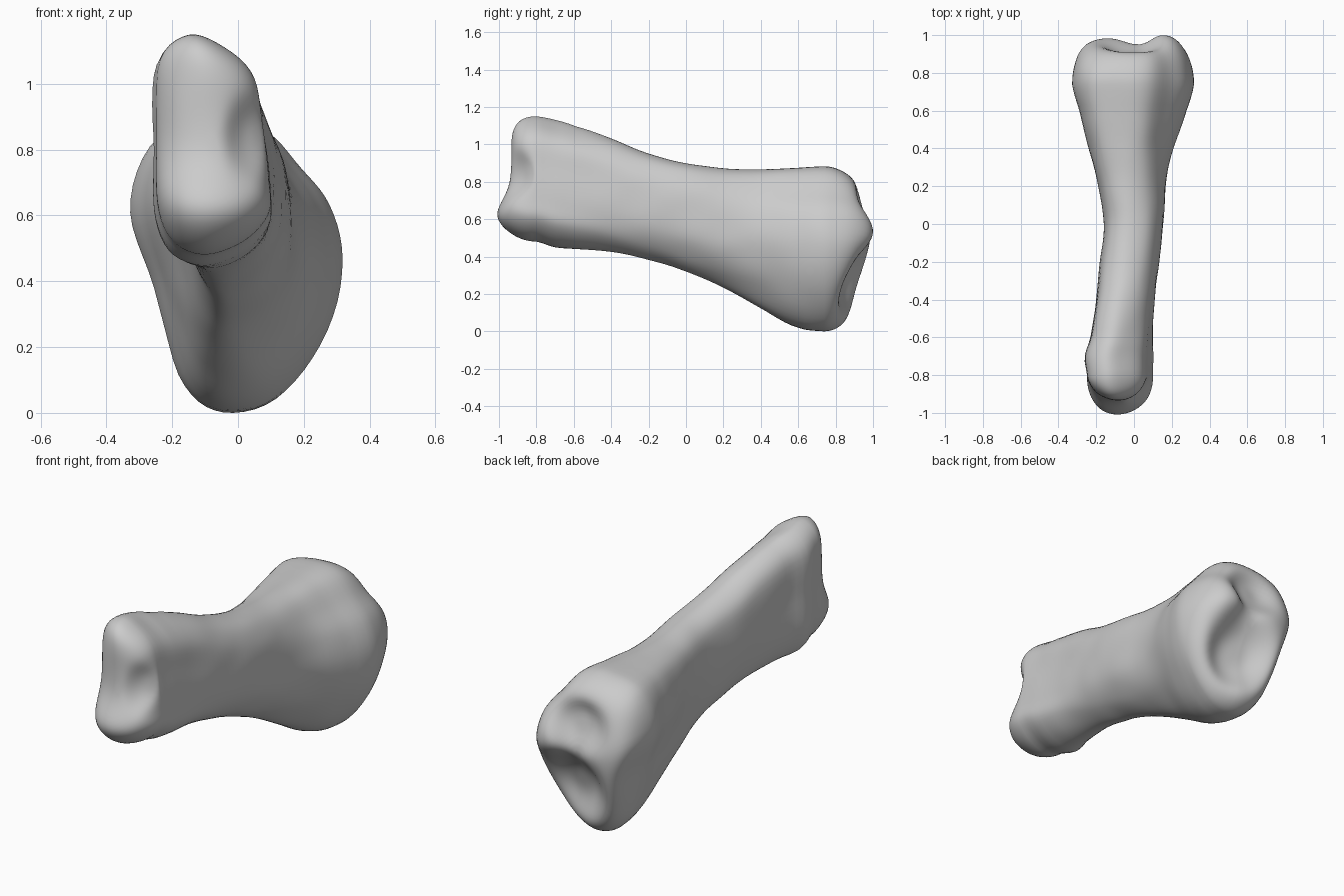
import bpy
import bmesh
from math import exp, sqrt
from mathutils import Vector, noise

old = bpy.data.objects.get("Cube")
if old:
    bpy.data.objects.remove(old, do_unlink=True)

AROUND = 64
ALONG = 44
CAP_RINGS = 22

# Cross-section outlines (x, z), from the top and round by the left side
HEAD = [(-.15, 1.15), (-.04, 1.11), (.05, 1.02), (.08, .87), (.1, .7), (.1, .59),
        (.02, .5), (-.1, .46), (-.2, .5), (-.25, .62), (-.25, .82), (-.245, 1.06)]
SHAFT = [(-.04, .9), (.07, .875), (.135, .78), (.155, .65), (.145, .5), (.08, .39),
         (-.01, .33), (-.07, .34), (-.12, .42), (-.15, .55), (-.16, .7), (-.13, .84)]
BASE = [(-.06, .88), (.08, .86), (.19, .75), (.28, .63), (.32, .45), (.26, .22),
        (.12, .04), (-.05, 0), (-.17, .1), (-.25, .38), (-.32, .62), (-.25, .83)]

# Extents along the bone: y, x min, x max, z min, z max
EXTENTS = [(-.8, -.25, .1, .48, 1.15), (-.7, -.26, .105, .45, 1.13), (-.6, -.23, .105, .44, 1.1),
           (-.4, -.2, .115, .42, 1.03), (-.2, -.18, .135, .38, .95), (0, -.16, .155, .32, .9),
           (.2, -.19, .17, .23, .87), (.4, -.24, .21, .12, .865), (.6, -.29, .28, .02, .875),
           (.74, -.325, .32, 0, .88)]


def spline(a, b, c, d, t):
    """Smooth curve between b and c."""
    return [(2 * q + (r - p) * t + (2 * p - 5 * q + 4 * r - s) * t * t
             + (3 * q - p - 3 * r + s) * t ** 3) / 2 for p, q, r, s in zip(a, b, c, d)]


def unit_outline(points):
    """Resample a closed outline and fit it to the -1..1 square."""
    n = len(points)
    out = []
    for i in range(AROUND):
        u = i * n / AROUND
        k = int(u)
        out.append(spline(*[points[(k + j) % n] for j in (-1, 0, 1, 2)], u - k))
    lo = [min(p[a] for p in out) for a in (0, 1)]
    hi = [max(p[a] for p in out) for a in (0, 1)]
    return [[2 * (p[a] - lo[a]) / (hi[a] - lo[a]) - 1 for a in (0, 1)] for p in out]


def extents_at(y):
    last = len(EXTENTS) - 1
    k = max(i for i in range(last) if EXTENTS[i][0] <= y)
    t = (y - EXTENTS[k][0]) / (EXTENTS[k + 1][0] - EXTENTS[k][0])
    return spline(*[EXTENTS[min(max(k + j, 0), last)] for j in (-1, 0, 1, 2)], t)


def ease(lo, hi, y):
    t = min(max((y - lo) / (hi - lo), 0), 1)
    return t * t * (3 - 2 * t)


head, shaft, base = map(unit_outline, (HEAD, SHAFT, BASE))


def section(y, scale=1):
    """Outline points (x, z) of the bone at y, shrunk about the middle."""
    _, x0, x1, z0, z1 = extents_at(y)
    a, b = ease(-.75, -.05, y), ease(0, .6, y)
    ring = []
    for p, q, r in zip(head, shaft, base):
        u, v = [(1 - a) * p[i] + (a - b) * q[i] + b * r[i] for i in (0, 1)]
        ring.append(((x0 + x1 + scale * u * (x1 - x0)) / 2, (z0 + z1 + scale * v * (z1 - z0)) / 2))
    return ring


def dent(x, z, cx, cz, wx, wz):
    """Bowl of depth one with a broad floor."""
    r = ((x - cx) / wx) ** 2 + ((z - cz) / wz) ** 2
    return exp(-r ** 1.5)


def front_end(x, z):
    """Knuckle with a low bulge and a side groove."""
    return (-.935 - .075 * exp(-((z - .62) / .12) ** 2) + 2.5 * (x + .08) ** 2
            + .05 * dent(x, z, .05, .84, .07, .11))


def rear_end(x, z):
    """Joint face with two hollows, falling away below on the left."""
    side = .9 if x > 0 else .6
    drop = .6 if z < .5 else .9
    rim = 1.0 - drop * (z - .5) ** 2 - side * x * x - .6 * max(x, 0) * max(.5 - z, 0)
    return (rim + .03 * dent(x, z, .17, .53, .09, .12)
            - .08 * dent(x, z, -.01, .64, .14, .12) - .13 * dent(x, z, .04, .29, .17, .19))


def cap(y, end, power):
    """Rings that round over from the edge of the section to its middle."""
    rings = []
    for i in range(1, CAP_RINGS):
        k = 1 - (i / CAP_RINGS) ** 1.8
        f = sqrt(1 - k ** power)
        rings.append([(x, y + (end(x, z) - y) * f, z) for x, z in section(y, k)])
    return rings


# Rings from the front knuckle, down the shaft, to the rear joint
Y0, Y1 = EXTENTS[0][0], EXTENTS[-1][0] - .001
body = []
for i in range(ALONG + 1):
    y = Y0 + (Y1 - Y0) * i / ALONG
    body.append([(x, y, z) for x, z in section(y)])
rings = cap(Y0, front_end, 7)[::-1] + body + cap(Y1, rear_end, 10)

bm = bmesh.new()
loops = []
for ring in rings:
    loop = []
    for p in ring:
        p = Vector(p)
        loop.append(bm.verts.new(p + .004 * noise.noise_vector(p * 6)))
    loops.append(loop)
for a, b in zip(loops, loops[1:]):
    for i in range(AROUND):
        j = (i + 1) % AROUND
        bm.faces.new((a[i], a[j], b[j], b[i]))
bm.faces.new(loops[0])
bm.faces.new(loops[-1])
bmesh.ops.recalc_face_normals(bm, faces=bm.faces)

# Rest on the ground
low = min(v.co.z for v in bm.verts)
bmesh.ops.translate(bm, verts=bm.verts, vec=(0, 0, -low))

mesh = bpy.data.meshes.new("bone")
bm.to_mesh(mesh)
bm.free()
bone = bpy.data.objects.new("bone", mesh)
bpy.context.collection.objects.link(bone)

grey = bpy.data.materials.new("bone grey")
grey.use_nodes = True
colour = (.6, .6, .6, 1)
grey.diffuse_color = colour
grey.node_tree.nodes["Principled BSDF"].inputs["Base Color"].default_value = colour
mesh.materials.append(grey)

bpy.context.view_layer.objects.active = bone
bone.select_set(True)
bpy.ops.object.shade_smooth_by_angle(angle=.9)
